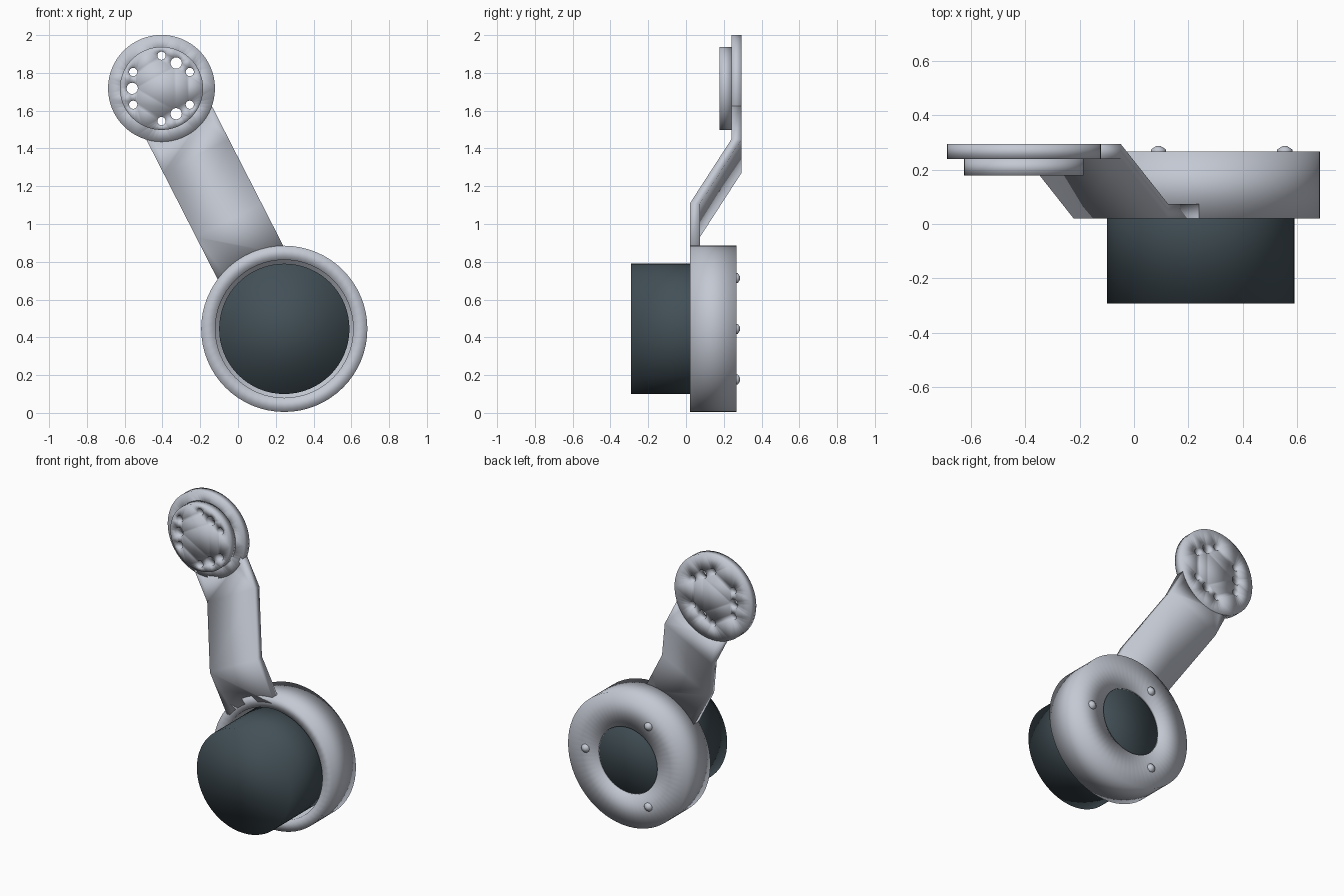
import bpy, bmesh, math
from mathutils import Vector, Matrix

cube = bpy.data.objects.get("Cube")
if cube:
    bpy.data.objects.remove(cube, do_unlink=True)


def material(name, color):
    m = bpy.data.materials.new(name)
    m.use_nodes = True
    m.diffuse_color = (*color, 1)
    m.node_tree.nodes["Principled BSDF"].inputs["Base Color"].default_value = (*color, 1)
    return m


METAL = material("light grey metal", (0.55, 0.58, 0.65))
DARK = material("dark slate", (0.055, 0.08, 0.095))

HUB = Vector((0.245, 0, 0.445))      # centre of the large ring
HEAD = Vector((-0.405, 0, 1.718))    # centre of the small plate
ALONG = (HEAD - HUB).normalized()
ACROSS = Vector((ALONG.z, 0, -ALONG.x))
SPAN = (HEAD - HUB).length


def finish(name, bm, mat):
    bmesh.ops.recalc_face_normals(bm, faces=bm.faces)
    for f in bm.faces:
        f.smooth = True
    mesh = bpy.data.meshes.new(name)
    bm.to_mesh(mesh)
    bm.free()
    mesh.materials.append(mat)
    obj = bpy.data.objects.new(name, mesh)
    bpy.context.collection.objects.link(obj)
    return obj


def polar(centre, radius, angle, y):
    return Vector((centre.x + radius * math.cos(angle), y,
                   centre.z + radius * math.sin(angle)))


def circle(bm, centre, radius, y, sides):
    return [bm.verts.new(polar(centre, radius, math.tau * i / sides, y))
            for i in range(sides)]


def lathe(name, centre, profile, mat, sides=64, closed=False):
    """Rings of (radius, y) about the y axis; open profiles get end caps."""
    bm = bmesh.new()
    rings = [circle(bm, centre, r, y, sides) for r, y in profile]
    pairs = list(zip(rings, rings[1:]))
    if closed:
        pairs.append((rings[-1], rings[0]))
    else:
        bm.faces.new(rings[0])
        bm.faces.new(rings[-1])
    for a, b in pairs:
        for i in range(sides):
            j = (i + 1) % sides
            bm.faces.new((a[i], a[j], b[j], b[i]))
    return finish(name, bm, mat)


def thicken(bm, depth):
    new = bmesh.ops.extrude_face_region(bm, geom=bm.faces[:])["geom"]
    verts = [v for v in new if isinstance(v, bmesh.types.BMVert)]
    bmesh.ops.translate(bm, verts=verts, vec=(0, depth, 0))


def drilled_disc(name, radius, y, depth):
    """Disc with six small and three larger through holes."""
    bm = bmesh.new()
    loops = [circle(bm, HEAD, radius, y, 64)]
    for k in range(6):
        loops.append(circle(bm, polar(HEAD, 0.173, math.radians(30 + 60 * k), 0), 0.022, y, 16))
    for k in range(3):
        loops.append(circle(bm, polar(HEAD, 0.155, math.radians(60 + 120 * k), 0), 0.03, y, 16))
    edges = [bm.edges.new((a, b)) for lp in loops for a, b in zip(lp, lp[1:] + lp[:1])]
    bmesh.ops.triangle_fill(bm, edges=edges, use_beauty=True, normal=(0, -1, 0))
    thicken(bm, depth)
    return finish(name, bm, METAL)


# Large cupped ring and the roller seated in it
lathe("hub_ring", HUB, [(0.365, 0.02), (0.44, 0.02), (0.44, 0.267), (0.22, 0.267),
                        (0.22, 0.25), (0.365, 0.25)], METAL, closed=True)
lathe("roller", HUB, [(0.345, -0.292), (0.345, 0.249)], DARK)

# Three bolt heads on the back of the ring
for k in range(3):
    lathe(f"bolt_{k + 1}", polar(HUB, 0.31, math.tau * k / 3, 0),
          [(0.028, 0.26), (0.028, 0.274), (0.008, 0.287)], METAL, sides=10)

# Drilled end plate with its raised boss
drilled_disc("end_plate", 0.283, 0.24, 0.055)
drilled_disc("end_boss", 0.22, 0.178, 0.062)

# Cranked flat arm, its ends curved to sit inside the ring and plate rims
HALF, LOW, HIGH = 0.195, 0.02, 0.24
bm = bmesh.new()


def arm_vert(t, s, y):
    p = HUB + ACROSS * t + ALONG * s
    return bm.verts.new((p.x, y, p.z))


steps = [HALF * (i / 4 - 1) for i in range(9)]
start = [arm_vert(t, math.sqrt(0.4 ** 2 - t * t), LOW) for t in steps]
bend_a = [arm_vert(t, 0.645, LOW) for t in (-HALF, HALF)]
bend_b = [arm_vert(t, 1.027, HIGH) for t in (-HALF, HALF)]
end = [arm_vert(t, SPAN - math.sqrt(0.27 ** 2 - t * t), HIGH) for t in steps]
bm.faces.new(start + bend_a[::-1])
bm.faces.new(bend_a + bend_b[::-1])
bm.faces.new(bend_b + end[::-1])
thicken(bm, 0.054)
finish("cranked_arm", bm, METAL)
